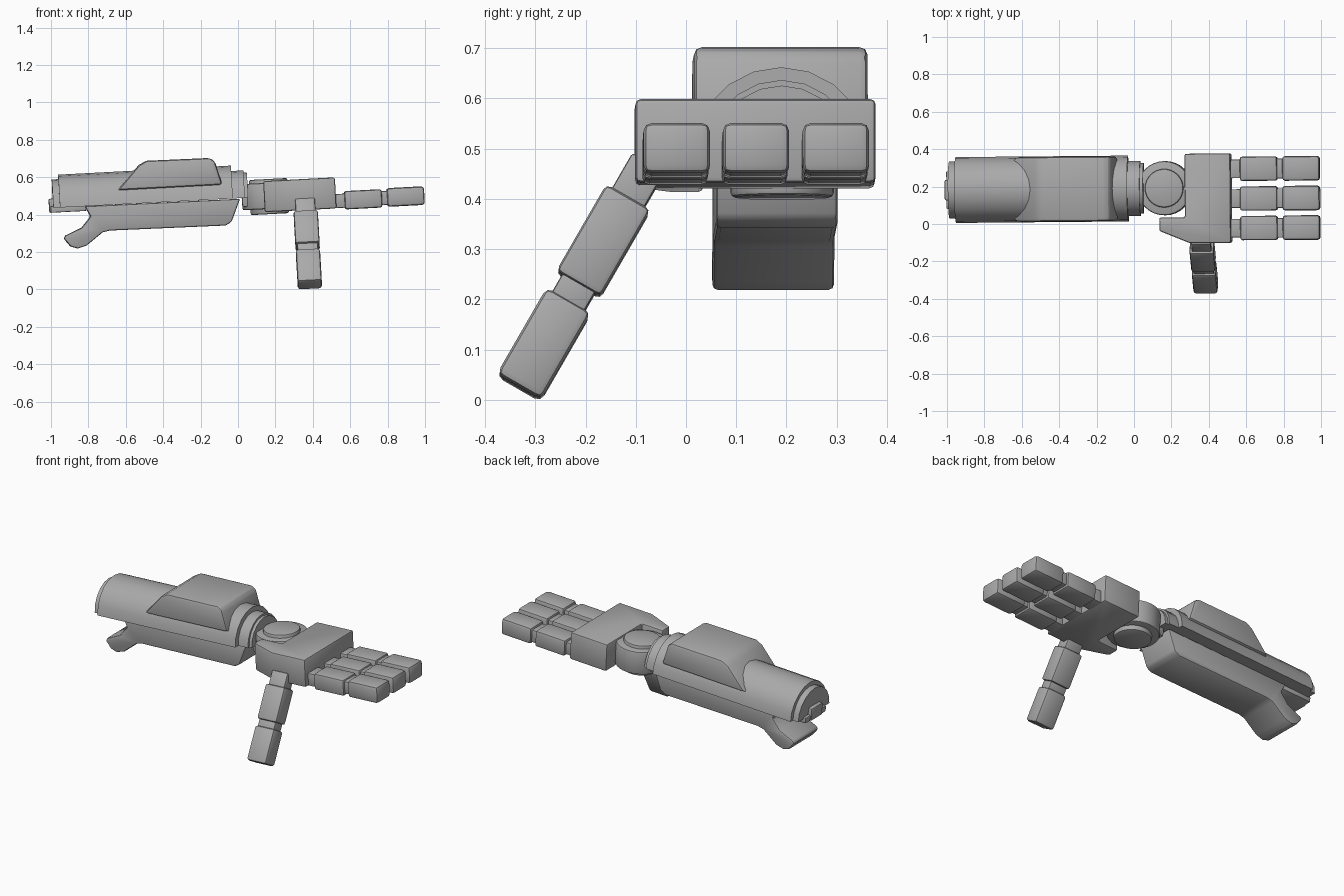
import bpy, bmesh, math
from mathutils import Matrix, Vector

if "Cube" in bpy.data.objects:
    bpy.data.objects.remove(bpy.data.objects["Cube"])

TILT = math.radians(3)
# The whole arm is pitched up slightly and turned a touch about z
FRAME = (Matrix.Translation((0, 0.19, 0.5)) @ Matrix.Rotation(math.radians(0.5), 4, 'Z')
         @ Matrix.Rotation(-TILT, 4, 'Y'))

grey = bpy.data.materials.new("grey_metal")
grey.diffuse_color = (0.4, 0.4, 0.4, 1)
grey.use_nodes = True
grey.node_tree.nodes["Principled BSDF"].inputs["Base Color"].default_value = grey.diffuse_color


def finish(name, bm, bevel=0.0, segs=2, local=None):
    """Bevel the sharp edges, shade and place the part."""
    bmesh.ops.recalc_face_normals(bm, faces=bm.faces[:])
    if bevel:
        sharp = [e for e in bm.edges if e.calc_face_angle(0) > math.radians(35)]
        bmesh.ops.bevel(bm, geom=sharp, offset=bevel, segments=segs, profile=0.5,
                        affect='EDGES', clamp_overlap=True)
    bm.transform(FRAME @ (local or Matrix()))
    me = bpy.data.meshes.new(name)
    bm.to_mesh(me)
    bm.free()
    me.materials.append(grey)
    me.shade_smooth()
    me.set_sharp_from_angle(angle=math.radians(30))
    ob = bpy.data.objects.new(name, me)
    bpy.context.collection.objects.link(ob)
    return ob


def prism(name, pts, vec, bevel=0.0, segs=2):
    """Extrude a closed outline along vec."""
    bm = bmesh.new()
    face = bm.faces.new([bm.verts.new(p) for p in pts])
    new = bmesh.ops.extrude_face_region(bm, geom=[face])['geom']
    bmesh.ops.translate(bm, vec=Vector(vec),
                        verts=[v for v in new if isinstance(v, bmesh.types.BMVert)])
    return finish(name, bm, bevel, segs)


def block(name, center, size, bevel=0.012, rot_x=0.0, segs=2):
    bm = bmesh.new()
    bmesh.ops.create_cube(bm, size=1, matrix=Matrix.Diagonal((*size, 1)))
    return finish(name, bm, bevel, segs,
                  Matrix.Translation(center) @ Matrix.Rotation(rot_x, 4, 'X'))


def half_round(name, x0, x1, r, n=10, bevel=0.0):
    """Half cylinder lying along the arm with a flat underside."""
    pts = [(x0, r * math.cos(math.pi * i / n), -0.012 + r * math.sin(math.pi * i / n))
           for i in range(n + 1)]
    return prism(name, pts, (x1 - x0, 0, 0), bevel)


def disc(name, w0, w1, r, bevel):
    bm = bmesh.new()
    bmesh.ops.create_cone(bm, cap_ends=True, segments=32, radius1=r, radius2=r, depth=w1 - w0)
    return finish(name, bm, bevel, 2, Matrix.Translation((0.165, 0, (w0 + w1) / 2)))


def side_profile(name, pts, y0, y1, bevel):
    """Extrude a side outline (upright x, z) across the arm."""
    c, s = math.cos(TILT), math.sin(TILT)
    loc = [(c * x + s * (z - 0.5), y0, c * (z - 0.5) - s * x) for x, z in pts]
    return prism(name, loc, (0, y1 - y0, 0), bevel)


# Forearm shell and stepped ends
half_round("forearm", -0.955, -0.03, 0.176)
half_round("elbow_collar", -0.99, -0.94, 0.152)
half_round("wrist_collar", -0.04, 0.035, 0.147)
half_round("wrist_collar_tip", 0.03, 0.053, 0.135)
block("elbow_rail", (-0.91, 0, -0.02), (0.19, 0.2, 0.035), 0.005)
block("elbow_nub", (-0.99, 0, 0.0), (0.045, 0.11, 0.075), 0.008)

# Raised housing over the forearm
side_profile("housing", [(-0.645, 0.53), (-0.53, 0.665), (-0.49, 0.688), (-0.152, 0.703),
                         (-0.125, 0.685), (-0.085, 0.56)], -0.173, 0.173, 0.022)

# Lower guard with a tail that hooks down
side_profile("lower_guard", [
    (0.01, 0.485), (-0.035, 0.362), (-0.067, 0.342), (-0.687, 0.315), (-0.725, 0.305),
    (-0.81, 0.235), (-0.858, 0.219), (-0.896, 0.23), (-0.933, 0.273), (-0.922, 0.289),
    (-0.837, 0.33), (-0.789, 0.39), (-0.82, 0.445)], -0.13, 0.112, 0.01)

# Wrist joint
block("wrist_link", (0.085, 0, -0.005), (0.13, 0.17, 0.11), 0.008)
disc("wrist_disc", -0.078, 0.062, 0.145, 0.01)
disc("wrist_cap", -0.106, 0.082, 0.103, 0.01)

# Palm with a notch for the wrist
palm = [(0.275, 0.183), (0.52, 0.183), (0.52, -0.295), (0.3, -0.295),
        (0.137, -0.228), (0.137, -0.157), (0.275, -0.157)]
prism("palm", [(x, y, -0.094) for x, y in palm], (0, 0, 0.166), 0.01)

# Three fingers of two segments each
for i, y in enumerate((0.1, -0.059, -0.217), 1):
    block(f"finger_{i}_knuckle", (0.54, y, -0.055), (0.1, 0.1, 0.075), 0.006)
    block(f"finger_{i}_base", (0.666, y, -0.053), (0.2, 0.13, 0.098), 0.013)
    block(f"finger_{i}_joint", (0.78, y, -0.052), (0.08, 0.105, 0.075), 0.006)
    block(f"finger_{i}_tip", (0.893, y, -0.05), (0.2, 0.132, 0.1), 0.016)

# Thumb hanging out and down from the palm
ANGLE = math.radians(-30)
base, axis = Vector((0.354, -0.358, -0.204)), Vector((0, -0.5, -0.866))
for name, d, size, bev in (("thumb_knuckle", -0.125, (0.105, 0.075, 0.11), 0.006),
                           ("thumb_base", 0.0, (0.13, 0.102, 0.2), 0.012),
                           ("thumb_joint", 0.118, (0.11, 0.075, 0.08), 0.006),
                           ("thumb_tip", 0.237, (0.13, 0.102, 0.2), 0.015)):
    block(name, base + axis * d, size, bev, ANGLE)
